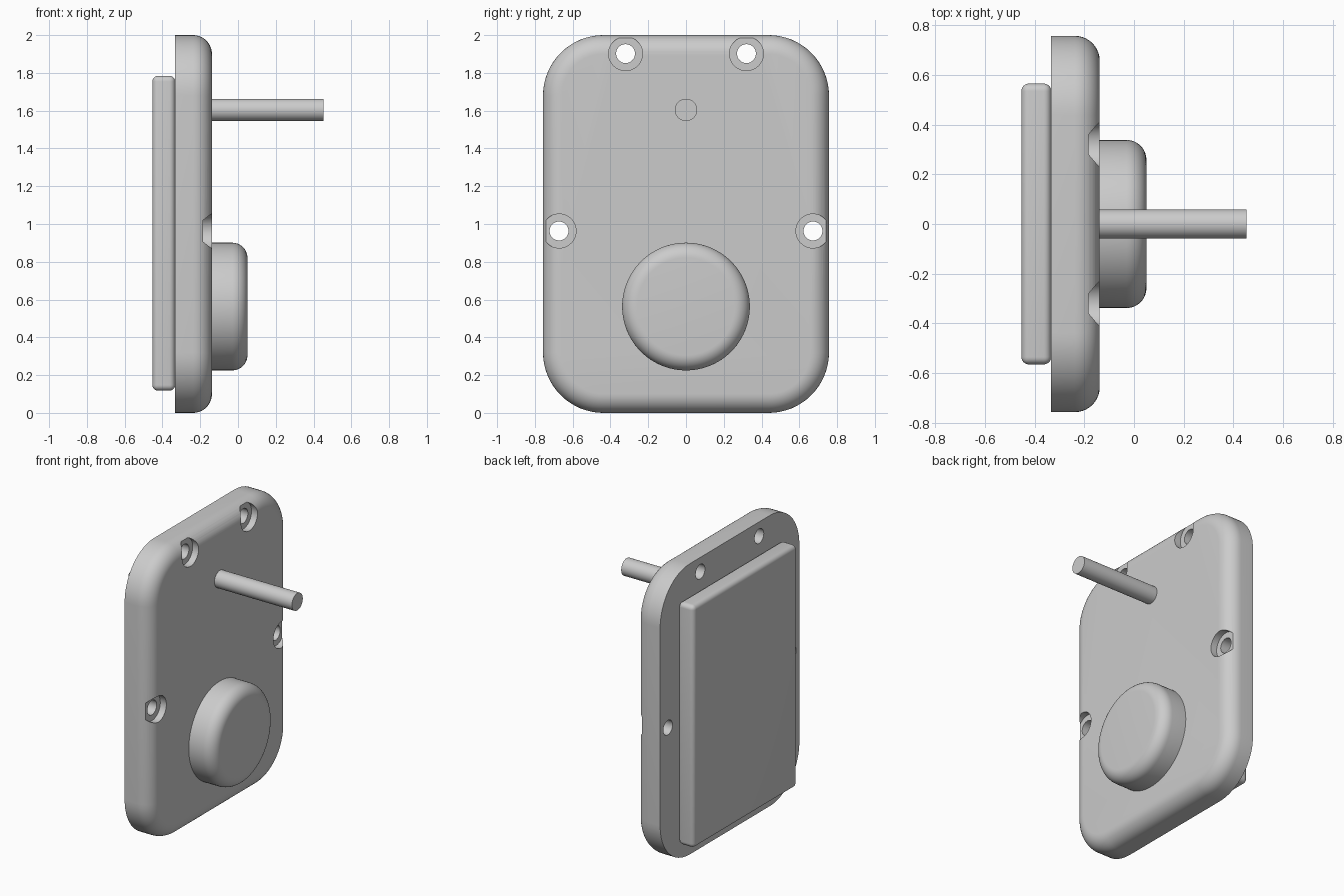
import bpy
import bmesh
from math import cos, sin, pi, radians

if "Cube" in bpy.data.objects:
    bpy.data.objects.remove(bpy.data.objects["Cube"])

grey = bpy.data.materials.new("plain grey")
grey.use_nodes = True
colour = (0.6, 0.6, 0.6, 1)
grey.diffuse_color = colour
grey.node_tree.nodes["Principled BSDF"].inputs["Base Color"].default_value = colour

BACK, FACE = -0.333, -0.138      # plate thickness along x
HALF_W, HEIGHT = 0.757, 2.0
CORNER, FILLET = 0.32, 0.1


def loft(bm, rings):
    """Skin a stack of closed rings of points and cap both ends."""
    loops = [[bm.verts.new(p) for p in ring] for ring in rings]
    n = len(loops[0])
    for a, b in zip(loops, loops[1:]):
        for i in range(n):
            j = (i + 1) % n
            bm.faces.new((a[i], a[j], b[j], b[i]))
    bm.faces.new(loops[0][::-1])
    bm.faces.new(loops[-1])


def finish(name, bm):
    bmesh.ops.recalc_face_normals(bm, faces=bm.faces)
    mesh = bpy.data.meshes.new(name)
    bm.to_mesh(mesh)
    bm.free()
    mesh.materials.append(grey)
    obj = bpy.data.objects.new(name, mesh)
    bpy.context.scene.collection.objects.link(obj)
    return obj


def activate(obj):
    bpy.ops.object.select_all(action="DESELECT")
    obj.select_set(True)
    bpy.context.view_layer.objects.active = obj


def smooth(obj):
    activate(obj)
    bpy.ops.object.shade_smooth_by_angle(angle=radians(30))


def lathe(bm, profile, y, z, sides=64):
    """Turn (x, radius) pairs about an axis along x."""
    loft(bm, [[(x, y + r * cos(2 * pi * i / sides), z + r * sin(2 * pi * i / sides))
               for i in range(sides)] for x, r in profile])


def rounded_edge(x, radius, steps=10):
    """Quarter-round (x, inset) pairs ending on the flat face at x."""
    angles = [pi / 2 * i / steps for i in range(steps + 1)]
    return [(x - radius + radius * sin(a), radius - radius * cos(a)) for a in angles]


def plate_ring(x, inset, steps=16):
    """Rounded rectangle facing x, pulled in by inset."""
    r = CORNER - inset
    ring = []
    corners = [(1, 1), (-1, 1), (-1, -1), (1, -1)]
    for q, (sy, sz) in enumerate(corners):
        cy = sy * (HALF_W - CORNER)
        cz = HEIGHT / 2 + sz * (HEIGHT / 2 - CORNER)
        for i in range(steps + 1):
            a = pi / 2 * (q + i / steps)
            ring.append((x, cy + r * cos(a), cz + r * sin(a)))
    return ring


# Main plate with one filleted face
bm = bmesh.new()
loft(bm, [plate_ring(x, d) for x, d in [(BACK, 0)] + rounded_edge(FACE, FILLET)])
plate = finish("plate", bm)

# Stepped cutters for the counterbored screw holes
bm = bmesh.new()
for side in (-1, 1):
    for y, z in ((0.32, 1.902), (0.672, 0.963)):
        lathe(bm, [(-0.6, 0.05), (-0.184, 0.05), (-0.184, 0.09), (0.1, 0.09)],
              side * y, z, 48)
cutter = finish("screw_hole_cutter", bm)
cutter.hide_render = True

cut = plate.modifiers.new("screw holes", "BOOLEAN")
cut.operation = "DIFFERENCE"
cut.solver = "EXACT"
cut.object = cutter
activate(plate)
bpy.ops.object.modifier_apply(modifier=cut.name)
bpy.data.objects.remove(cutter)
smooth(plate)

# Round knob with a softened rim
bm = bmesh.new()
lathe(bm, [(FACE - 0.01, 0.338)] + [(x, 0.338 - d) for x, d in rounded_edge(0.05, 0.08)],
      0, 0.563, 96)
smooth(finish("knob", bm))

# Thin shaft
bm = bmesh.new()
lathe(bm, [(FACE - 0.01, 0.059), (0.452, 0.059)], 0, 1.604, 48)
smooth(finish("shaft", bm))

# Back pad with rounded edges
bm = bmesh.new()
bmesh.ops.create_cube(bm, size=1)
bmesh.ops.scale(bm, vec=(0.12, 1.13, 1.667), verts=bm.verts)
bmesh.ops.translate(bm, vec=(BACK - 0.06, 0, 0.951), verts=bm.verts)
bmesh.ops.bevel(bm, geom=bm.edges[:], offset=0.03, segments=6, profile=0.5,
                affect="EDGES")
smooth(finish("back_pad", bm))
